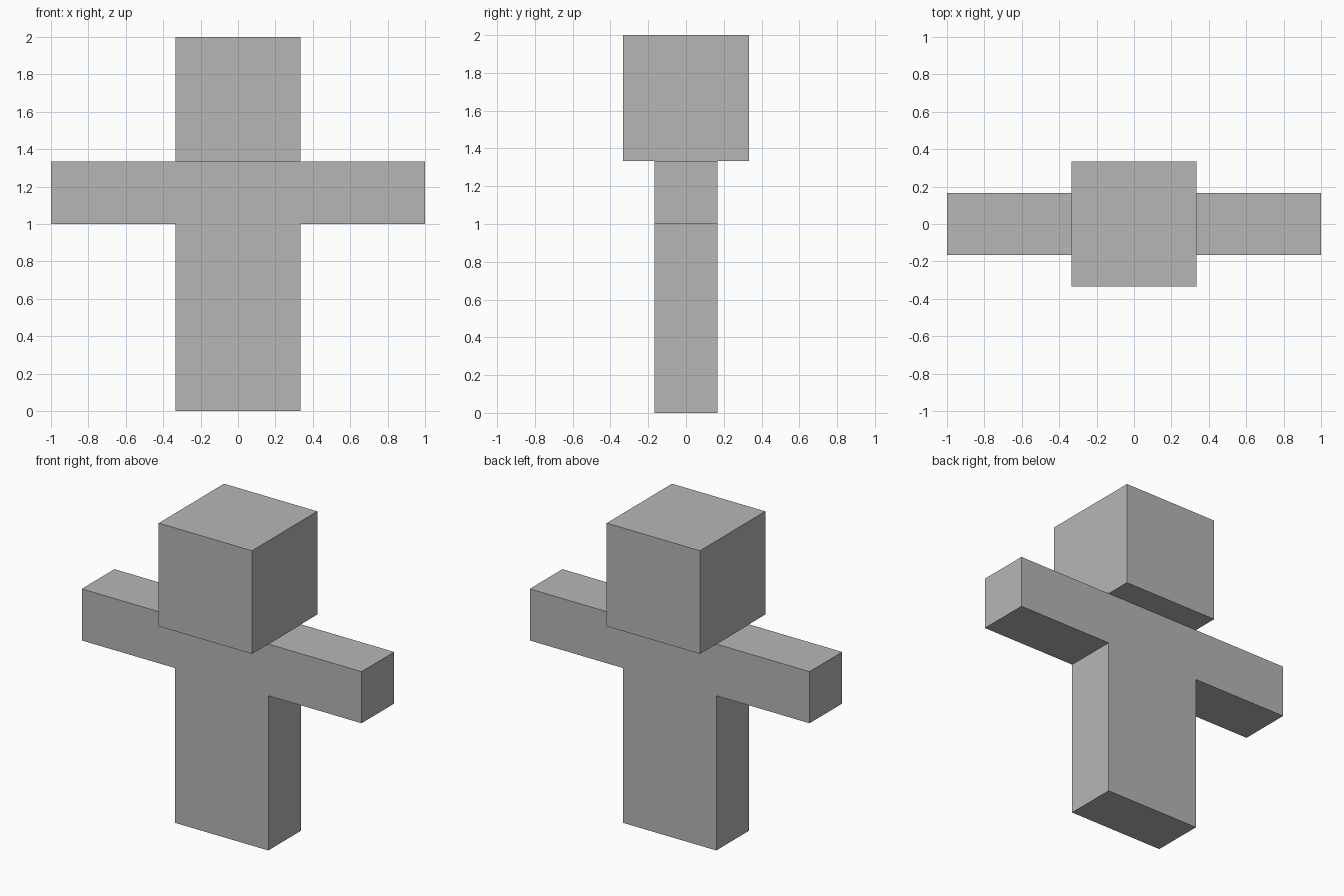
import bpy
import bmesh

if "Cube" in bpy.data.objects:
    bpy.data.objects.remove(bpy.data.objects["Cube"])

U = 1 / 3  # one block unit

grey = bpy.data.materials.new("plain grey")
grey.diffuse_color = (0.47, 0.47, 0.47, 1)
grey.use_nodes = True
grey.node_tree.nodes["Principled BSDF"].inputs["Base Color"].default_value = grey.diffuse_color


def make_object(name, bm):
    bmesh.ops.recalc_face_normals(bm, faces=bm.faces)
    mesh = bpy.data.meshes.new(name)
    bm.to_mesh(mesh)
    bm.free()
    mesh.materials.append(grey)
    obj = bpy.data.objects.new(name, mesh)
    bpy.context.collection.objects.link(obj)
    return obj


# Torso with outstretched arms: T-shaped profile extruded front to back
half = [(U, 0), (U, 3 * U), (3 * U, 3 * U), (3 * U, 4 * U)]
profile = half + [(-x, z) for x, z in reversed(half)]
bm = bmesh.new()
face = bm.faces.new([bm.verts.new((x, -U / 2, z)) for x, z in profile])
ext = bmesh.ops.extrude_face_region(bm, geom=[face], use_keep_orig=True)
verts = [v for v in ext["geom"] if isinstance(v, bmesh.types.BMVert)]
bmesh.ops.translate(bm, verts=verts, vec=(0, U, 0))
make_object("torso_and_arms", bm)

# Head: cube resting on the shoulders
bm = bmesh.new()
bmesh.ops.create_cube(bm, size=2 * U)
bmesh.ops.translate(bm, verts=bm.verts, vec=(0, 0, 5 * U))
make_object("head", bm)
